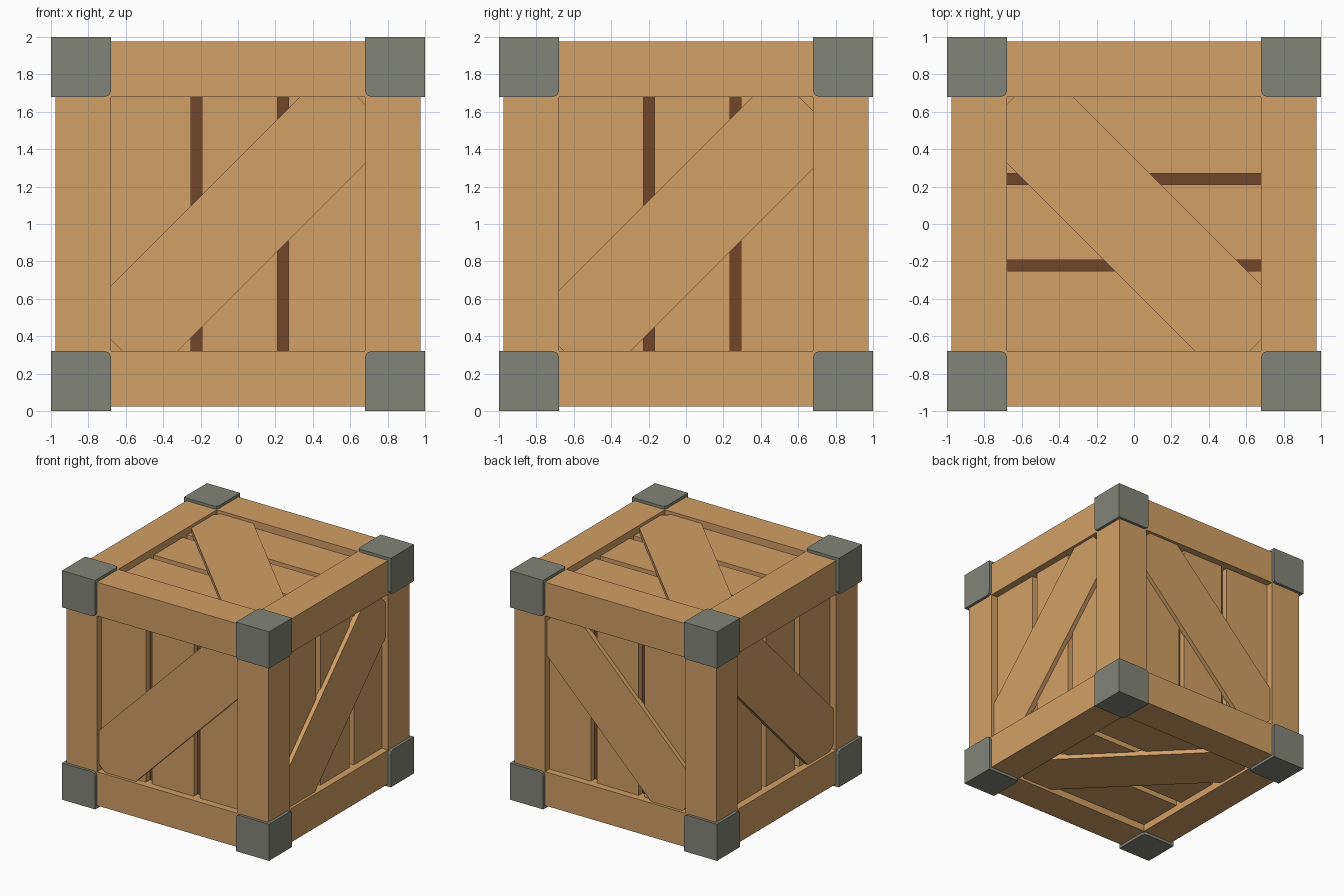
import bpy, bmesh, math
from mathutils import Matrix, Vector

if "Cube" in bpy.data.objects:
    bpy.data.objects.remove(bpy.data.objects["Cube"])


def material(name, rgb):
    m = bpy.data.materials.new(name)
    m.diffuse_color = (*rgb, 1)
    m.use_nodes = True
    m.node_tree.nodes["Principled BSDF"].inputs["Base Color"].default_value = m.diffuse_color
    return m


wood = material("light wood", (0.64, 0.35, 0.132))
dark = material("dark wood", (0.16, 0.062, 0.023))
metal = material("grey metal", (0.225, 0.23, 0.192))


def add_box(name, lo, hi, mat, matrix=Matrix(), round_at=None):
    """Box between two corners; round_at softens the edges meeting there."""
    lo, hi = Vector(lo), Vector(hi)
    bm = bmesh.new()
    bmesh.ops.create_cube(bm, size=1)
    for v in bm.verts:
        v.co = (lo + hi) / 2 + v.co * (hi - lo)
    if round_at is not None:
        inner = min(bm.verts, key=lambda v: (v.co - round_at).length)
        bmesh.ops.bevel(bm, geom=list(inner.link_edges), offset=0.03,
                        segments=2, profile=0.5, affect='EDGES')
    bm.transform(matrix)
    if matrix.determinant() < 0:
        bmesh.ops.reverse_faces(bm, faces=bm.faces)
    me = bpy.data.meshes.new(name)
    bm.to_mesh(me)
    bm.free()
    me.materials.append(mat)
    ob = bpy.data.objects.new(name, me)
    bpy.context.collection.objects.link(ob)
    return ob


UP = Matrix.Translation((0, 0, 1))   # crate is modelled about its centre
IN, OUT, BACK, SKIN, FACE = 0.68, 0.975, 0.86, 0.913, 0.95

# dark core seen through the plank gaps
add_box("inner_core", [-BACK] * 3, [BACK] * 3, dark, UP)

# metal corner caps and frame beams
for sa in (-1, 1):
    for sb in (-1, 1):
        for sc in (-1, 1):
            s = Vector((sa, sb, sc))
            a, b = s * IN, s * 1.0
            add_box("corner_cap", [min(p) for p in zip(a, b)],
                    [max(p) for p in zip(a, b)], metal, UP, round_at=a)
        for axis in range(3):
            lo, hi = [-0.72] * 3, [0.72] * 3
            for k, s in (((axis + 1) % 3, sa), ((axis + 2) % 3, sb)):
                lo[k], hi[k] = sorted((s * IN, s * OUT))
            add_box("frame_beam", lo, hi, wood, UP)

# panels: name, across-planks axis, along-planks axis, outward normal,
# plank shift, brace centre, brace slope
X, Y, Z = (1, 0, 0), (0, 1, 0), (0, 0, 1)
panels = [
    ("front", X, Z, (0, -1, 0), 0.01, (0.007, 0.003), 1),
    ("back", X, Z, (0, 1, 0), 0.02, (0, 0), 1),
    ("right", Y, Z, (1, 0, 0), 0.034, (0.003, -0.027), 1),
    ("left", Y, Z, (-1, 0, 0), 0.0, (0, 0), 1),
    ("top", Y, X, (0, 0, 1), 0.01, (0.005, -0.005), -1),
    ("bottom", Y, X, (0, 0, -1), 0.0, (0, 0), -1),
]
for name, u, v, n, shift, centre, slope in panels:
    face = UP @ Matrix((u, v, n)).transposed().to_4x4()
    # three planks with narrow gaps
    cuts = (-0.74, shift - 0.26, shift - 0.202, shift + 0.202, shift + 0.26, 0.74)
    for i in range(0, 6, 2):
        add_box(name + "_plank", (cuts[i], -0.74, BACK - 0.02),
                (cuts[i + 1], 0.74, SKIN), wood, face)
    # diagonal brace over the planks
    turn = Matrix.Translation((*centre, 0)) @ Matrix.Rotation(slope * math.pi / 4, 4, 'Z')
    add_box(name + "_brace", (-0.925, -0.25, SKIN - 0.01),
            (0.925, 0.25, FACE), wood, face @ turn)
